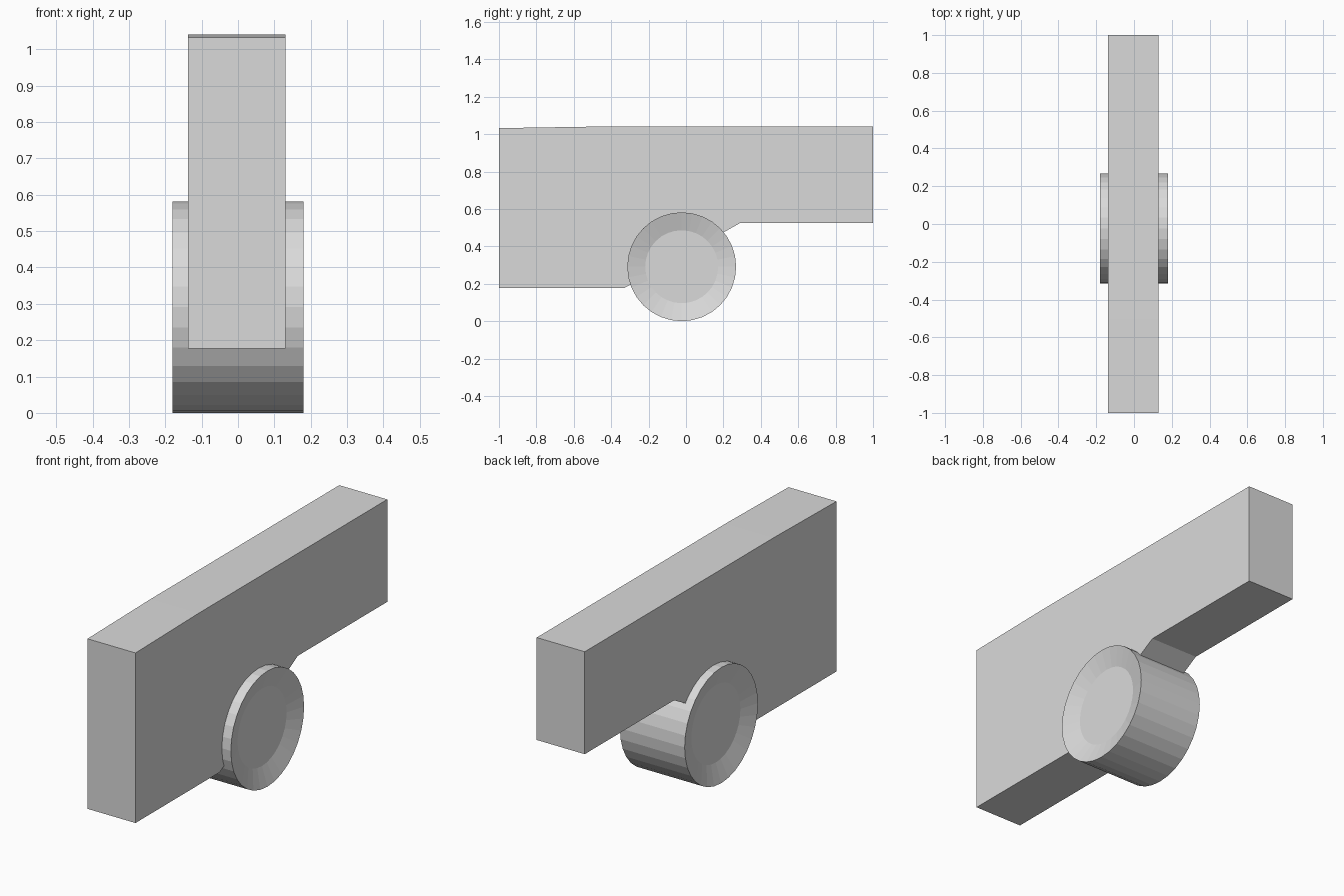
import bpy
import bmesh
import math
from mathutils import Matrix

cube = bpy.data.objects.get("Cube")
if cube:
    bpy.data.objects.remove(cube, do_unlink=True)

# Single plain colour
grey = bpy.data.materials.new("light_grey")
grey.use_nodes = True
colour = (0.7, 0.7, 0.7, 1)
grey.diffuse_color = colour
grey.node_tree.nodes["Principled BSDF"].inputs["Base Color"].default_value = colour


def add_object(name, bm):
    bmesh.ops.recalc_face_normals(bm, faces=bm.faces)
    mesh = bpy.data.meshes.new(name)
    bm.to_mesh(mesh)
    bm.free()
    mesh.materials.append(grey)
    obj = bpy.data.objects.new(name, mesh)
    bpy.context.collection.objects.link(obj)
    return obj


# Body: side profile (y, z) extruded across the width
LEFT, RIGHT = 0.13, -0.137
profile = [(-1, 0.177), (-0.33, 0.177), (0.29, 0.525), (1, 0.525),
           (1, 1.04), (-0.5, 1.04), (-0.75, 1.036), (-1, 1.032)]
bm = bmesh.new()
side = bm.faces.new([bm.verts.new((RIGHT, y, z)) for y, z in profile])
extruded = bmesh.ops.extrude_face_region(bm, geom=[side])["geom"]
bmesh.ops.translate(bm, vec=(LEFT - RIGHT, 0, 0),
                    verts=[v for v in extruded if isinstance(v, bmesh.types.BMVert)])
add_object("body", bm)

# Wheel: wide faceted cylinder with a dished hub on both ends
RADIUS, HUB, DISH, WIDTH = 0.291, 0.195, 0.03, 0.36
bm = bmesh.new()
bmesh.ops.create_cone(bm, cap_ends=True, segments=32, radius1=RADIUS,
                      radius2=RADIUS, depth=WIDTH)
caps = [f for f in bm.faces if abs(f.normal.z) > 0.9]
for cap in caps:
    inward = -cap.normal * DISH
    bmesh.ops.inset_individual(bm, faces=[cap], thickness=RADIUS - HUB)
    bmesh.ops.translate(bm, vec=inward, verts=cap.verts)
bm.transform(Matrix.Translation((0, -0.023, RADIUS)) @ Matrix.Rotation(math.pi / 2, 4, "Y"))
add_object("wheel", bm)
